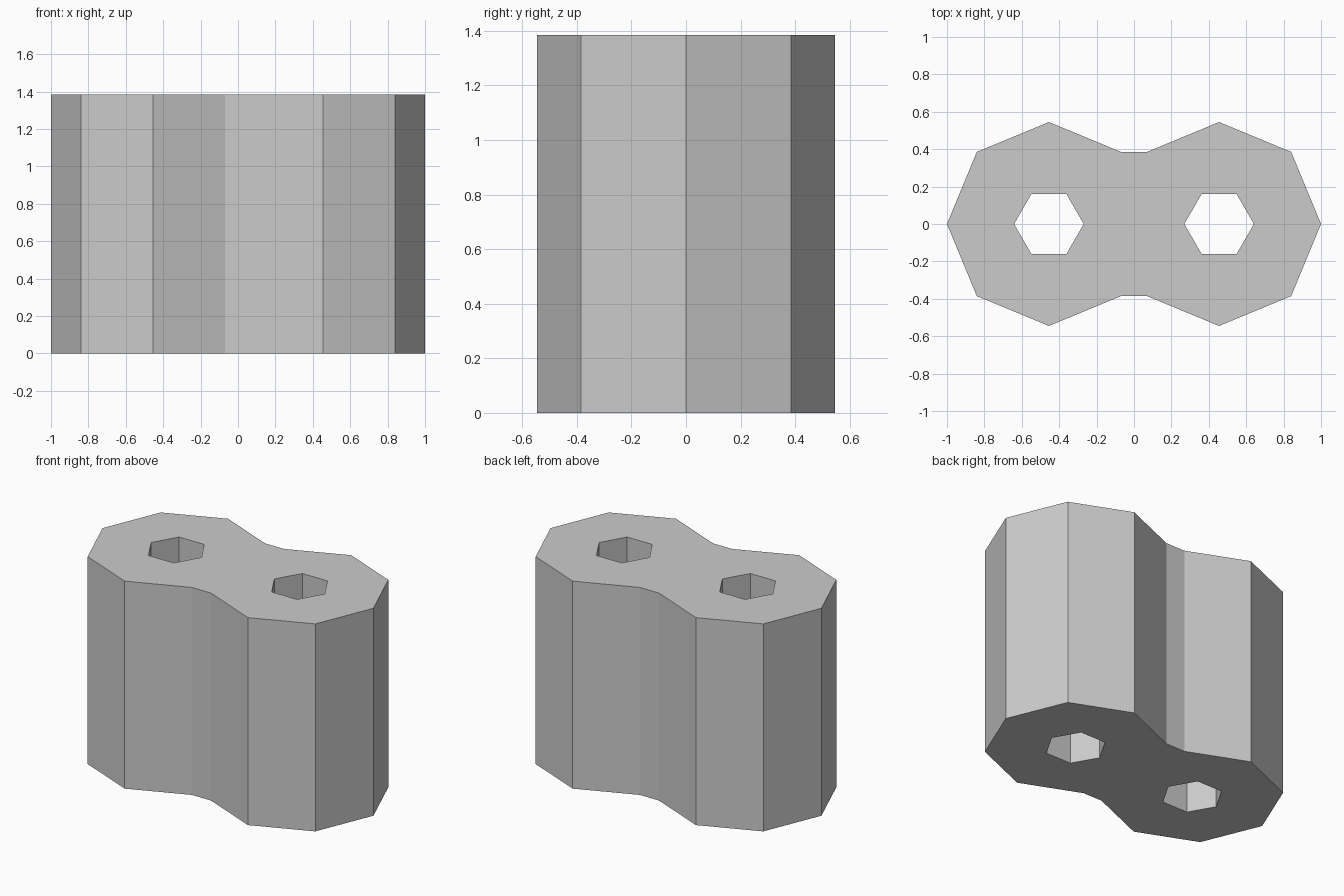
import bpy
import bmesh
from math import cos, sin, pi

cube = bpy.data.objects.get("Cube")
if cube:
    bpy.data.objects.remove(cube, do_unlink=True)

HEIGHT = 1.385
CENTRE = 0.455       # distance of each lobe from the middle
LOBE_RADIUS = 0.545
HOLE_RADIUS = 0.186


def ring(cx, radius, sides, steps):
    """Points of a regular polygon, for the given corner numbers."""
    return [(cx + radius * cos(2 * pi * i / sides),
             radius * sin(2 * pi * i / sides)) for i in steps]


# Outline: two octagonal lobes joined by a short waist, with the inner corners left out
right_lobe = ring(CENTRE, LOBE_RADIUS, 8, range(-3, 4))
left_lobe = [(-x, -y) for x, y in right_lobe]
loops = [right_lobe + left_lobe]

# Hexagonal through holes
for side in (1, -1):
    loops.append(ring(side * CENTRE, HOLE_RADIUS, 6, range(6)))

# Walls around the outline and the holes
bm = bmesh.new()
rims = {0: [], HEIGHT: []}
for loop in loops:
    low = [bm.verts.new((x, y, 0)) for x, y in loop]
    high = [bm.verts.new((x, y, HEIGHT)) for x, y in loop]
    n = len(loop)
    for i in range(n):
        j = (i + 1) % n
        bm.faces.new((low[i], low[j], high[j], high[i]))
        rims[0].append(bm.edges.get((low[i], low[j])))
        rims[HEIGHT].append(bm.edges.get((high[i], high[j])))

# Flat caps with the holes left open
for edges, direction in ((rims[0], -1), (rims[HEIGHT], 1)):
    bmesh.ops.triangle_fill(bm, edges=edges, use_beauty=True,
                            normal=(0, 0, direction))
bmesh.ops.recalc_face_normals(bm, faces=bm.faces[:])

mesh = bpy.data.meshes.new("twin_hole_block")
bm.to_mesh(mesh)
bm.free()
block = bpy.data.objects.new("twin_hole_block", mesh)
bpy.context.collection.objects.link(block)

# Plain light grey
grey = bpy.data.materials.new("light_grey")
grey.use_nodes = True
colour = (0.6, 0.6, 0.6, 1)
grey.diffuse_color = colour
grey.node_tree.nodes["Principled BSDF"].inputs["Base Color"].default_value = colour
mesh.materials.append(grey)
